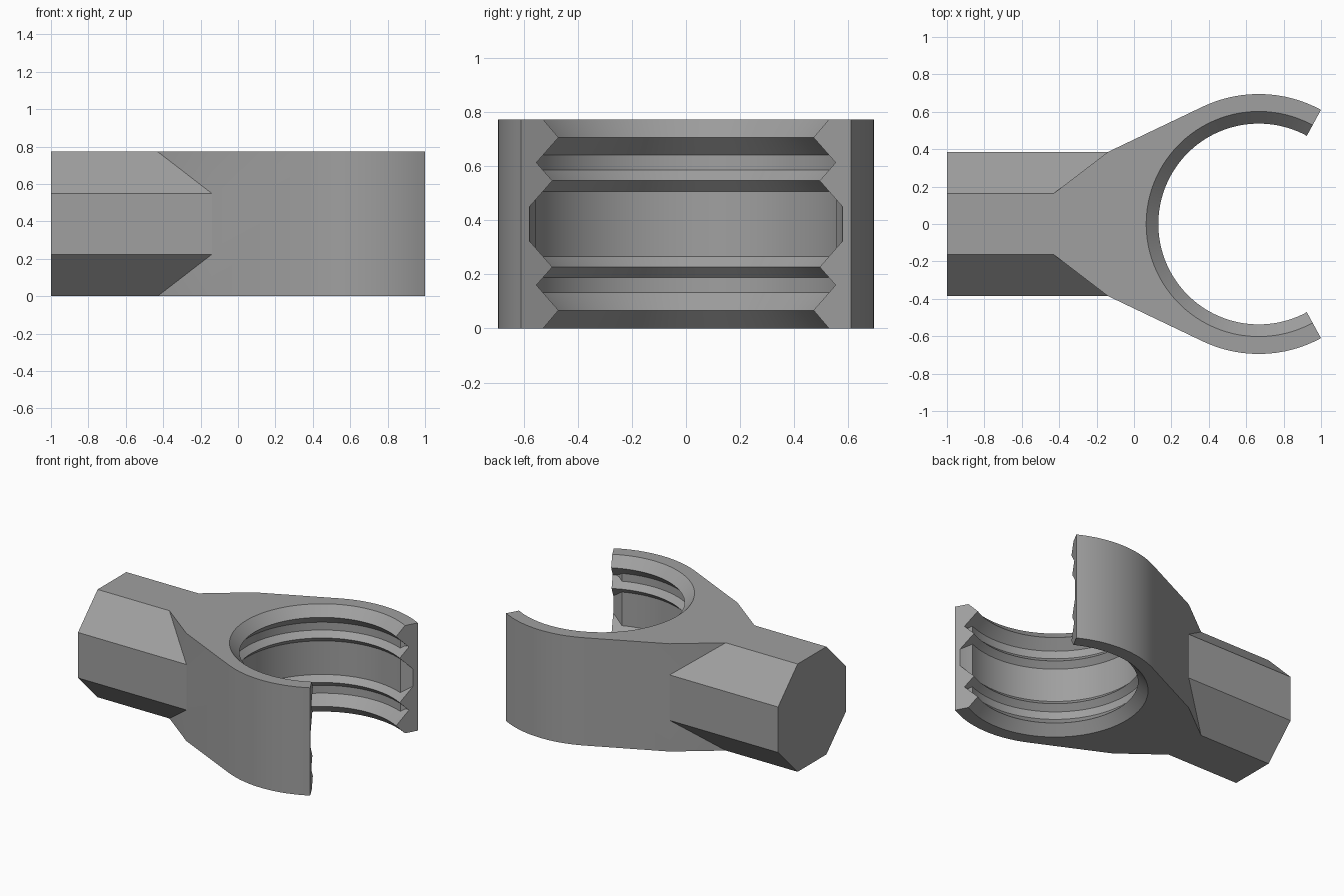
import bpy, bmesh, math

if "Cube" in bpy.data.objects:
    bpy.data.objects.remove(bpy.data.objects["Cube"])

H = 0.773            # overall height
A, S = 0.385, 0.163  # octagon handle: half width, half side
CX, R = 0.667, 0.695 # jaw ring centre and outer radius
END = math.radians(61.4)   # half opening angle of the jaw
BORE = 0.602
NX, WX = -0.14, -0.43      # where the neck is widest, and where it starts
LO, HI = H / 2 - S, H / 2 + S

bm = bmesh.new()


def face(points):
    bm.faces.new([bm.verts.new(p) for p in points])


def both_sides(points):
    face(points)
    face([(x, -y, z) for x, y, z in points])


def four_corners(points):
    both_sides(points)
    both_sides([(x, y, H - z) for x, y, z in points])


def polar(r, a, z):
    return (CX + r * math.cos(a), r * math.sin(a), z)


def bore_profile(a):
    """Ridged inner profile; the groove floor dips close to the jaw tips."""
    d = math.degrees(min(a, 2 * math.pi - a) - END)
    rc = BORE + 0.058 * max(0, 1 - d / 6)
    g = min(rc, 0.63)
    half = [(0, BORE), (0.067, 0.537), (g - 0.47, g), (0.79 - g, g),
            (0.227, 0.563), (rc - 0.336, rc)]
    return [polar(r, a, z) for z, r in half] + \
           [polar(r, a, H - z) for z, r in reversed(half)]


# Outer jaw arc, from the tip to the point where the neck is tangent
dx, dy = NX - CX, A
tangent = math.atan2(dy, dx) - math.acos(R / math.hypot(dx, dy))
N = 16
arc = [END + (tangent - END) * i / N for i in range(N + 1)]
for a, b in zip(arc, arc[1:]):
    both_sides([polar(R, a, 0), polar(R, b, 0), polar(R, b, H), polar(R, a, H)])

# Straight neck flanks
both_sides([polar(R, tangent, 0), (NX, A, 0), (NX, A, LO), (NX, A, HI),
            (NX, A, H), polar(R, tangent, H)])

# Octagonal handle: side flats, chamfers, neck shoulders, end cap
both_sides([(-1, A, LO), (-1, A, HI), (NX, A, HI), (NX, A, LO)])
four_corners([(-1, S, H), (-1, A, HI), (NX, A, HI), (WX, S, H)])
four_corners([(WX, S, H), (NX, A, HI), (NX, A, H)])
face([(-1, S, H), (-1, A, HI), (-1, A, LO), (-1, S, 0),
      (-1, -S, 0), (-1, -A, LO), (-1, -A, HI), (-1, -S, H)])

# Ridged bore swept round the jaw
first = [END + math.radians(d) for d in (0, 2, 4)]
start = END + math.radians(6)
M = 32
first += [start + (math.pi - start) * i / M for i in range(M + 1)]
angles = first + [2 * math.pi - a for a in reversed(first[:-1])]
rings = [bore_profile(a) for a in angles]
for p, q in zip(rings, rings[1:]):
    for i in range(len(p) - 1):
        face([p[i], q[i], q[i + 1], p[i + 1]])

# Jaw tip faces
both_sides(rings[0] + [polar(R, END, H), polar(R, END, 0)])

# Flat top and bottom
for z in (0, H):
    side = [polar(R, a, z) for a in arc] + [(NX, A, z), (WX, S, z), (-1, S, z)]
    other = [(x, -y, z) for x, y, z in reversed(side)]
    inner = [polar(BORE, a, z) for a in reversed(angles)]
    face(side + other + inner)

bmesh.ops.remove_doubles(bm, verts=bm.verts, dist=0.0002)
bmesh.ops.recalc_face_normals(bm, faces=bm.faces)

mesh = bpy.data.meshes.new("open_jaw_clip")
bm.to_mesh(mesh)
bm.free()
obj = bpy.data.objects.new("open_jaw_clip", mesh)
bpy.context.collection.objects.link(obj)

grey = bpy.data.materials.new("plain grey")
grey.diffuse_color = (0.35, 0.35, 0.35, 1)
grey.use_nodes = True
grey.node_tree.nodes["Principled BSDF"].inputs["Base Color"].default_value = grey.diffuse_color
mesh.materials.append(grey)

bpy.context.view_layer.objects.active = obj
obj.select_set(True)
bpy.ops.object.shade_smooth_by_angle(angle=math.radians(20))
